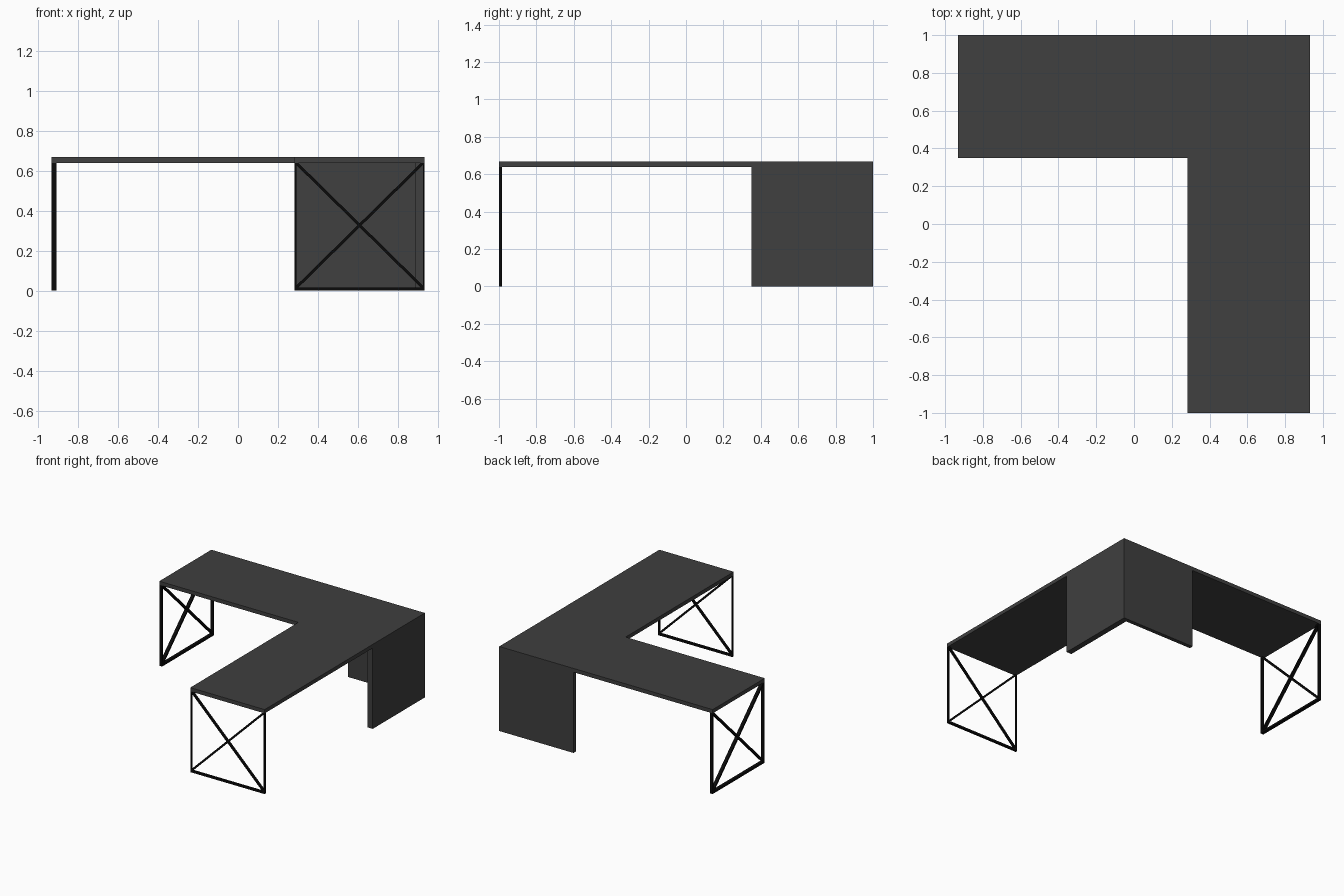
import bpy
import bmesh

if "Cube" in bpy.data.objects:
    bpy.data.objects.remove(bpy.data.objects["Cube"])

X, Y, TOP, UNDER, WIDTH = 0.933, 1.0, 0.668, 0.638, 0.65


def material(name, value):
    m = bpy.data.materials.new(name)
    m.diffuse_color = (value, value, value, 1)
    m.use_nodes = True
    m.node_tree.nodes["Principled BSDF"].inputs["Base Color"].default_value = m.diffuse_color
    return m


DARK = material("charcoal_board", 0.05)
BLACK = material("black_steel", 0.003)


def add_prism(bm, points, offset):
    """Extrude a flat outline by an offset vector."""
    face = bm.faces.new([bm.verts.new(p) for p in points])
    out = bmesh.ops.extrude_face_region(bm, geom=[face])
    verts = [g for g in out["geom"] if isinstance(g, bmesh.types.BMVert)]
    bmesh.ops.translate(bm, verts=verts, vec=offset)


def finish(bm, name, mat):
    bmesh.ops.recalc_face_normals(bm, faces=bm.faces)
    mesh = bpy.data.meshes.new(name)
    bm.to_mesh(mesh)
    bm.free()
    mesh.materials.append(mat)
    ob = bpy.data.objects.new(name, mesh)
    bpy.context.collection.objects.link(ob)


def board(name, outline, z0, z1):
    bm = bmesh.new()
    add_prism(bm, [(x, y, z0) for x, y in outline], (0, 0, z1 - z0))
    finish(bm, name, DARK)


def frame(name, place, offset, post, depth_shift=0.0):
    """Crossed end frame; place(u, z) maps its plane into the scene."""
    bm = bmesh.new()
    w, h, b, d = WIDTH, UNDER, 0.016, 0.010
    shapes = [
        [(0, 0), (post, 0), (post, h), (0, h)],
        [(w - post, 0), (w, 0), (w, h), (w - post, h)],
        [(post, 0), (w - post, 0), (w - post, b), (post, b)],
    ]
    # diagonal braces, mirrored across the frame
    brace = [(post, b), (post + d, b), (w - post, h - d),
             (w - post, h), (w - post - d, h), (post, b + d)]
    shapes += [brace, [(w - u, z) for u, z in brace]]
    for s in shapes:
        add_prism(bm, [place(u, z) for u, z in s], offset)
    finish(bm, name, BLACK)


# L-shaped desktop
board("desktop", [(-X, Y - WIDTH), (X - WIDTH, Y - WIDTH), (X - WIDTH, -Y),
                  (X, -Y), (X, Y), (-X, Y)], UNDER, TOP)

# corner support: two panels joined in an L
board("corner_panels", [(X - WIDTH, Y), (X - WIDTH, Y - 0.031), (X - 0.045, Y - 0.031),
                        (X - 0.045, Y - WIDTH), (X, Y - WIDTH), (X, Y)], 0, UNDER)

# open metal frames at the two free ends
frame("front_leg_frame", lambda u, z: (X - WIDTH + u, -Y, z), (0, 0.017, 0), 0.009)
frame("left_leg_frame", lambda u, z: (-X, Y - WIDTH + u, z), (0.025, 0, 0), 0.009)
